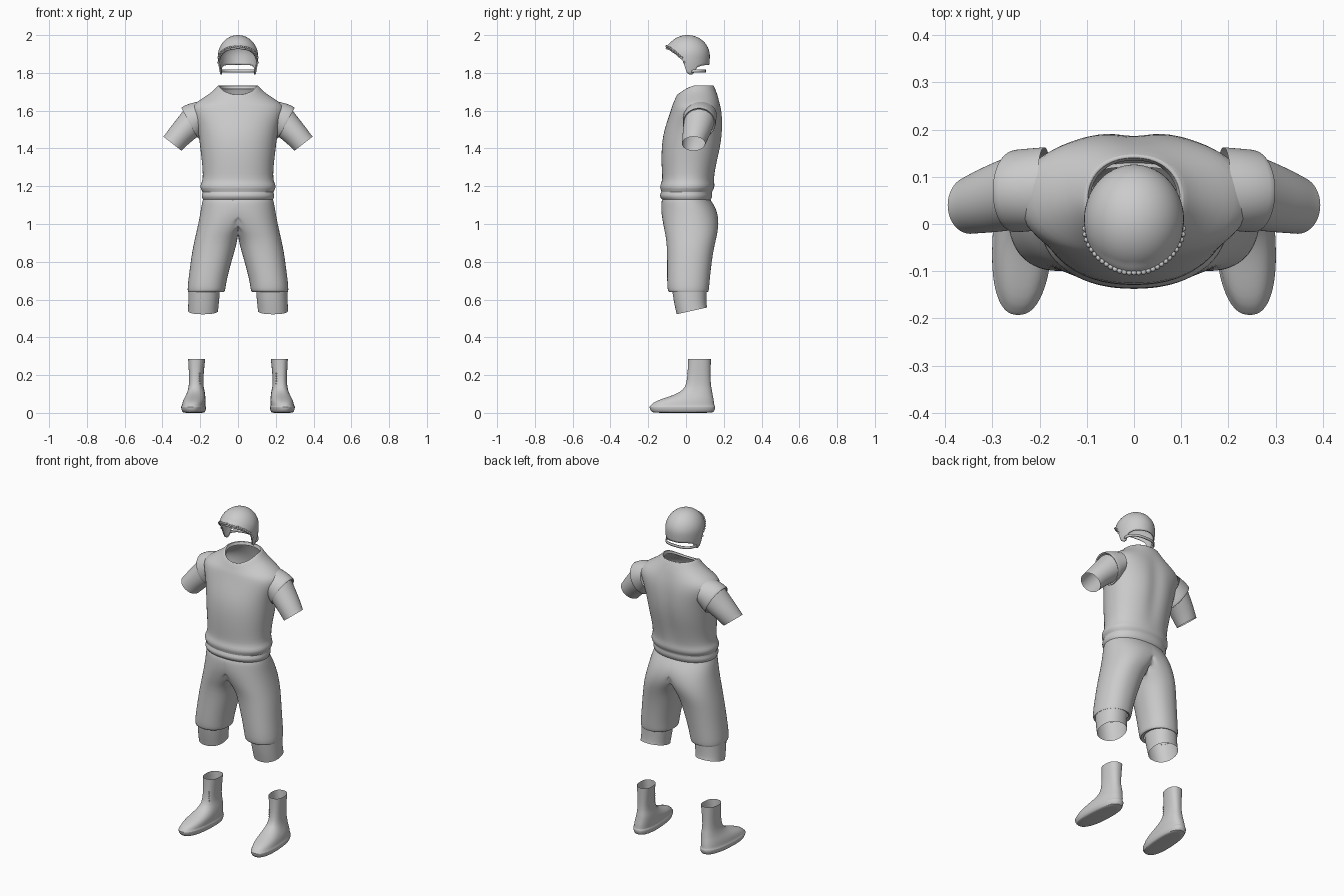
import bpy, bmesh, math
from mathutils import Vector, Matrix

if "Cube" in bpy.data.objects:
    bpy.data.objects.remove(bpy.data.objects["Cube"])

N = 40


def spow(v, e):
    return math.copysign(abs(v) ** (2 / e), v)


def ring(z, hw, yf, yb, cx=0, e=2.2, dip=0, notch=0, skew=0, tilt=0, half=False):
    """Horizontal cross-section: half width, front y and back y."""
    pts = []
    for i in range(N):
        a = 2 * math.pi * (i + 0.0) / N
        s = spow(math.sin(a), e)
        x = cx + hw * spow(math.cos(a), e)
        y = (yf + yb) / 2 + (yb - yf) / 2 * s
        if s > 0:
            y -= notch * math.exp(-(x / 0.035) ** 2)
        x += skew * y
        if half:
            x = max(x, 0)
        pts.append((x, y, z - dip * max(0, -s) ** 1.5 + tilt * s))
    return pts


def tube_ring(cx, cy, cz, deg, a, b):
    """Cross-section of an arm that points outward and down by deg."""
    t = math.radians(deg)
    return [(cx + a * math.cos(u) * math.sin(t), cy + b * math.sin(u),
             cz + a * math.cos(u) * math.cos(t))
            for u in (2 * math.pi * i / N for i in range(N))]


def finish(name, bm, mirror=False, subsurf=1, angle=60):
    bmesh.ops.recalc_face_normals(bm, faces=bm.faces)
    me = bpy.data.meshes.new(name)
    bm.to_mesh(me)
    bm.free()
    ob = bpy.data.objects.new(name, me)
    bpy.context.collection.objects.link(ob)
    bpy.ops.object.select_all(action='DESELECT')
    ob.select_set(True)
    bpy.context.view_layer.objects.active = ob
    bpy.ops.object.shade_smooth_by_angle(angle=math.radians(angle))
    if mirror:
        m = ob.modifiers.new("mirror", 'MIRROR')
        m.merge_threshold = 0.0005
    if subsurf:
        ob.modifiers.new("smooth", 'SUBSURF').levels = subsurf
    return ob


def loft(name, rings, cap=False, **kw):
    bm = bmesh.new()
    rows = [[bm.verts.new(p) for p in r] for r in rings]
    for r0, r1 in zip(rows, rows[1:]):
        for i in range(N):
            j = (i + 1) % N
            q = (r0[i], r0[j], r1[j], r1[i])
            # leave the middle seam open so both halves join
            if not (kw.get("mirror") and all(v.co.x < 1e-5 for v in q)):
                bm.faces.new(q)
    if cap:
        bm.faces.new(rows[0])
    loose = [v for v in bm.verts if not v.link_faces]
    bmesh.ops.delete(bm, geom=loose, context='VERTS')
    return finish(name, bm, **kw)


# Shirt body with rolled hem and dipped collar
loft("shirt_body", [ring(z, w, f, b, dip=d, notch=n) for z, w, f, b, d, n in [
    (1.125, .183, -.122, .128, 0, 0), (1.14, .193, -.138, .138, 0, 0),
    (1.158, .193, -.139, .14, 0, 0), (1.17, .185, -.128, .136, 0, 0),
    (1.185, .199, -.137, .148, 0, 0), (1.205, .201, -.138, .152, 0, 0),
    (1.225, .189, -.127, .148, 0, 0), (1.26, .186, -.127, .153, 0, .004),
    (1.32, .19, -.13, .166, 0, .01), (1.40, .2, -.13, .186, 0, .014),
    (1.47, .208, -.122, .196, 0, .014), (1.53, .222, -.105, .198, 0, .014),
    (1.58, .243, -.088, .195, 0, .012), (1.62, .25, -.075, .187, 0, .008),
    (1.65, .215, -.07, .178, .015, .004), (1.68, .165, -.063, .168, .03, 0),
    (1.71, .125, -.057, .157, .045, 0), (1.735, .105, -.047, .147, .048, 0),
    (1.735, .098, -.041, .14, .048, 0), (1.715, .093, -.038, .135, .04, 0)]])

# Cap sleeves, then the close sleeves beneath them
loft("cap_sleeve", [tube_ring(*r) for r in [
    (.19, .075, 1.575, 12, .075, .088), (.225, .072, 1.555, 20, .09, .088),
    (.25, .07, 1.537, 27, .095, .088), (.258, .069, 1.532, 29, .093, .086),
    (.252, .069, 1.536, 29, .083, .08)]], mirror=True)
loft("arm_sleeve", [tube_ring(*r) for r in [
    (.245, .069, 1.538, 30, .08, .08), (.28, .06, 1.5, 40, .07, .076),
    (.315, .05, 1.463, 47, .065, .069), (.335, .044, 1.438, 51, .062, .064),
    (.347, .04, 1.425, 52, .061, .061)]], mirror=True)

# Shorts: one half, mirrored across the crotch seam
loft("shorts", [ring(z, w, f, b, cx=c, half=True) for z, c, w, f, b in [
    (1.14, 0, .182, -.118, .122), (1.125, 0, .188, -.13, .132),
    (1.09, .005, .19, -.132, .155), (1.05, .03, .171, -.13, .169),
    (1.0, .065, .146, -.121, .173), (.955, .095, .126, -.112, .167),
    (.915, .116, .114, -.104, .158), (.85, .132, .112, -.1, .143),
    (.75, .153, .104, -.1, .13), (.68, .165, .101, -.1, .124),
    (.65, .167, .1, -.097, .121), (.638, .169, .096, -.092, .117),
    (.645, .175, .085, -.075, .11)]], mirror=True)

# Knee leggings below the shorts
loft("leggings", [ring(z, w, f, b, cx=c, tilt=t) for z, c, w, f, b, t in [
    (.66, .178, .083, -.075, .11, 0), (.6, .181, .082, -.066, .108, .003),
    (.56, .184, .08, -.056, .109, .01), (.54, .185, .08, -.05, .112, .018)]],
    mirror=True)

# Boots with a welted sole
loft("boot", [ring(z, w, f, b, cx=c, e=2.4, skew=-.06) for z, c, w, f, b in [
    (.0, .232, .052, -.165, .135), (.003, .233, .058, -.182, .147),
    (.02, .234, .064, -.192, .154), (.034, .234, .065, -.195, .155),
    (.038, .234, .06, -.188, .15), (.055, .232, .06, -.175, .149),
    (.072, .23, .057, -.135, .146), (.086, .228, .053, -.09, .143),
    (.102, .226, .048, -.048, .14), (.122, .225, .043, -.015, .137),
    (.15, .226, .037, .001, .131), (.2, .225, .038, .008, .13),
    (.25, .224, .042, .01, .131), (.285, .223, .045, .01, .132)]],
    cap=True, mirror=True, angle=45)

# Small lacing studs on the boot front
bm = bmesh.new()
for k in range(7):
    z = .13 + k * .013
    bmesh.ops.create_uvsphere(bm, u_segments=8, v_segments=6, radius=.004,
                              matrix=Matrix.Translation((.203, .012 - .0003 * k, z)))
finish("boot_stud", bm, mirror=True, subsurf=0)

# Helmet shell: dome trimmed by a rim height that changes around the head
RIM = [(0, 1.93), (35, 1.92), (56, 1.9), (78, 1.865), (88, 1.8), (96, 1.79),
       (106, 1.793), (117, 1.83), (135, 1.84), (180, 1.843)]


def rim(d):
    for (d0, z0), (d1, z1) in zip(RIM, RIM[1:]):
        if d <= d1:
            return z0 + (z1 - z0) * (d - d0) / (d1 - d0)
    return RIM[-1][1]


def shell(deg, z, grow=0):
    r = math.sqrt(max(0, 1 - ((z - 1.89) / .11) ** 2)) if z > 1.89 else 1 - 12 * (1.89 - z) ** 2
    # peak flares forward along the front edge
    if abs(deg) < 90:
        r += (1 - r) * .75 * max(0, 1 - (z - rim(abs(deg))) / .03) * math.cos(math.radians(deg))
    a = math.radians(deg)
    return Vector(((.106 * r + grow) * math.sin(a), .008 - (.118 * r + grow) * math.cos(a), z))


bm = bmesh.new()
top = bm.verts.new((0, .008, 2))
SEG, STEPS = 90, 22
rows = []
for k in range(1, STEPS + 1):
    f = 1 - math.cos(k / STEPS * math.pi / 2)
    rows.append([bm.verts.new(shell(d, 2 - (2 - rim(abs(d))) * f))
                 for d in (-180 + 360 * i / SEG for i in range(SEG))])
for i in range(SEG):
    j = (i + 1) % SEG
    bm.faces.new((top, rows[0][i], rows[0][j]))
    for r0, r1 in zip(rows, rows[1:]):
        bm.faces.new((r0[i], r1[i], r1[j], r0[j]))
helmet = finish("helmet_shell", bm, subsurf=0)
sol = helmet.modifiers.new("thickness", 'SOLIDIFY')
sol.thickness, sol.offset = .008, -1

# Beaded trim along the front rim
bm = bmesh.new()
for k in range(-14, 15):
    d = k * 5.8
    p = shell(d, rim(abs(d)) + .012, .001)
    bmesh.ops.create_uvsphere(bm, u_segments=8, v_segments=6, radius=.006,
                              matrix=Matrix.Translation(p))
finish("helmet_bead_trim", bm, subsurf=0)

# Strap behind the neck joining the ear flaps
bm = bmesh.new()
prev = None
for i in range(33):
    a = math.pi * i / 32
    x, y = .096 * spow(math.cos(a), 2.6), .03 + .075 * spow(math.sin(a), 2.6)
    cur = [bm.verts.new((x, y, 1.803)), bm.verts.new((x, y, 1.817))]
    if prev:
        bm.faces.new((prev[0], cur[0], cur[1], prev[1]))
    prev = cur
strap = finish("neck_strap", bm, subsurf=0)
strap.modifiers.new("thickness", 'SOLIDIFY').thickness = .006
